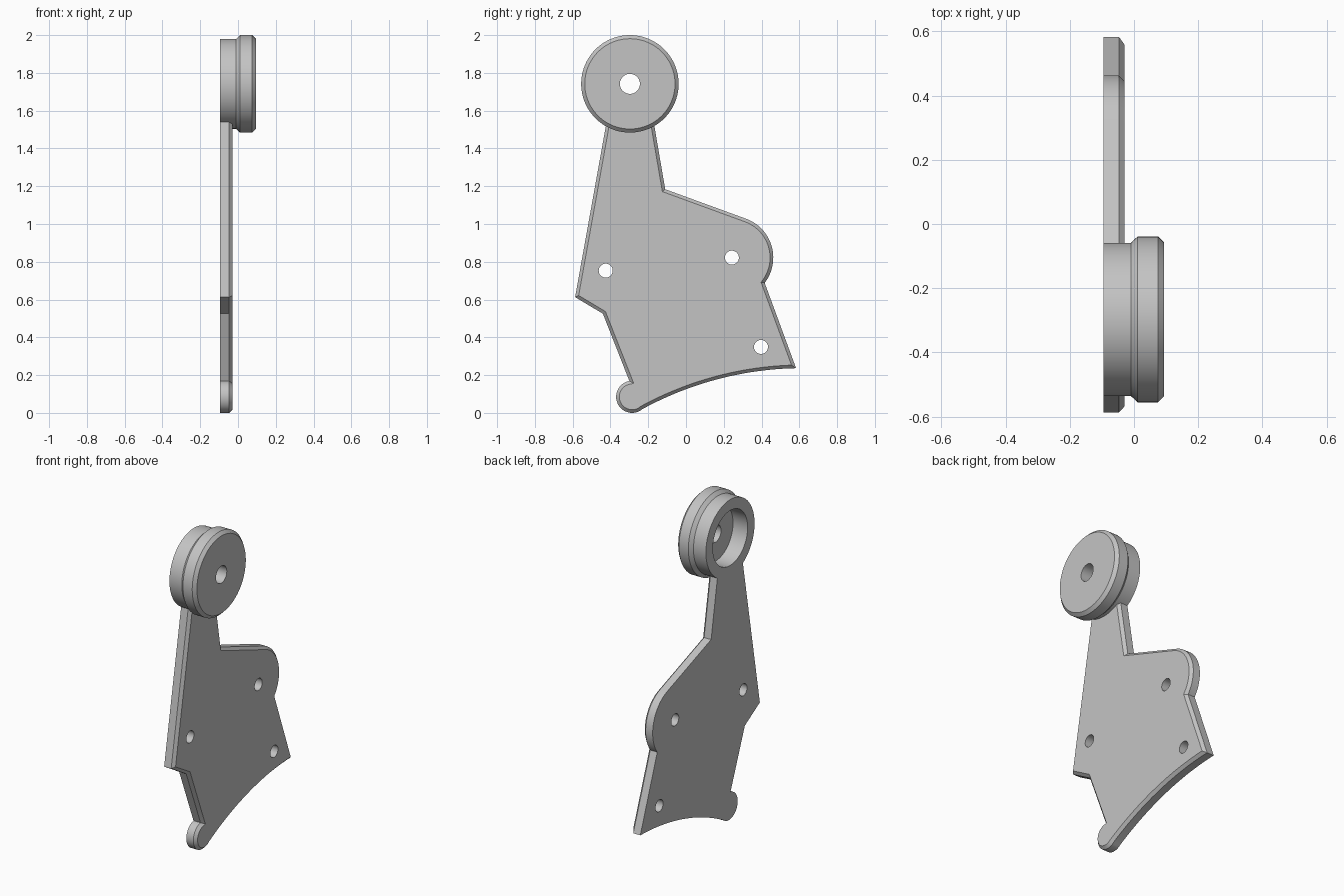
import bpy, bmesh, math
from mathutils import Vector

if "Cube" in bpy.data.objects:
    bpy.data.objects.remove(bpy.data.objects["Cube"])

grey = bpy.data.materials.new("light_grey")
grey.diffuse_color = (0.55, 0.55, 0.55, 1)
grey.use_nodes = True
grey.node_tree.nodes["Principled BSDF"].inputs["Base Color"].default_value = grey.diffuse_color


def make_object(name, bm):
    bmesh.ops.recalc_face_normals(bm, faces=bm.faces)
    mesh = bpy.data.meshes.new(name)
    bm.to_mesh(mesh)
    bm.free()
    mesh.materials.append(grey)
    obj = bpy.data.objects.new(name, mesh)
    bpy.context.collection.objects.link(obj)
    return obj


def smooth(obj):
    bpy.ops.object.select_all(action='DESELECT')
    obj.select_set(True)
    bpy.context.view_layer.objects.active = obj
    bpy.ops.object.shade_smooth_by_angle(angle=math.radians(30))


def arc(cy, cz, r, start, end, n):
    angles = [math.radians(start + (end - start) * i / n) for i in range(n + 1)]
    return [Vector((cy + r * math.cos(a), cz + r * math.sin(a))) for a in angles]


def inset(points, d):
    """Move a counter-clockwise outline inwards with mitred corners."""
    result = []
    for i, p in enumerate(points):
        a = (p - points[i - 1]).normalized()
        b = (points[(i + 1) % len(points)] - p).normalized()
        na, nb = Vector((-a.y, a.x)), Vector((-b.y, b.x))
        result.append(p + (na + nb) * d / (1 + na.dot(nb)))
    return result


def stack(name, sections):
    """Skin equal-length (x, outline) sections and cap both ends."""
    bm = bmesh.new()
    rings = [[bm.verts.new((x, p.x, p.y)) for p in pts] for x, pts in sections]
    n = len(rings[0])
    for lo, hi in zip(rings, rings[1:]):
        for i in range(n):
            j = (i + 1) % n
            bm.faces.new((lo[i], lo[j], hi[j], hi[i]))
    bm.faces.new(rings[0])
    bm.faces.new(rings[-1])
    return make_object(name, bm)


def lathe(name, profile, cy, cz, n=96):
    """Spin a closed (x, radius) profile around the x axis."""
    bm = bmesh.new()
    rings = []
    for k in range(n):
        a = 2 * math.pi * k / n
        rings.append([bm.verts.new((x, cy + r * math.cos(a), cz + r * math.sin(a)))
                      for x, r in profile])
    for k in range(n):
        r0, r1 = rings[k], rings[(k + 1) % n]
        for i in range(len(profile)):
            j = (i + 1) % len(profile)
            bm.faces.new((r0[i], r0[j], r1[j], r1[i]))
    return make_object(name, bm)


HUB = (-0.297, 1.742)
BACK = -0.095

# Plate outline: foot lobe, curved bottom, shoulder, neck, rear corner
outline = arc(-0.285, 0.085, 0.085, 100, 299, 28)
outline += arc(0.62, -1.54, 1.777, 118.6, 91.2, 24)
outline += arc(0.243, 0.822, 0.219, -37.6, 70.3, 28)
outline.append(Vector((-0.11, 1.184)))
outline += arc(*HUB, 0.218, -55.9, -123.4, 16)
outline += [Vector((-0.587, 0.613)), Vector((-0.44, 0.525))]

# Plate with a chamfer along its outer face
plate = stack("bracket_plate", [(BACK, outline), (-0.047, outline),
                                (-0.03, inset(outline, 0.017))])

# Three bolt holes
for y, z in [(-0.425, 0.753), (0.243, 0.822), (0.397, 0.349)]:
    circle = arc(y, z, 0.037, 0, 352.5, 47)
    cutter = stack("bolt_hole_cutter", [(-0.2, circle), (0.1, circle)])
    mod = plate.modifiers.new("bolt_hole", 'BOOLEAN')
    mod.operation = 'DIFFERENCE'
    mod.solver = 'EXACT'
    mod.object = cutter
    bpy.context.view_layer.objects.active = plate
    bpy.ops.object.modifier_apply(modifier=mod.name)
    bpy.data.objects.remove(cutter)
smooth(plate)

# Round hub: hollow back, flanged front, central bore
hub = lathe("flanged_hub", [(BACK, 0.17), (BACK, 0.238), (-0.01, 0.238), (0.011, 0.258),
                            (0.075, 0.258), (0.094, 0.239), (0.094, 0.053),
                            (0.005, 0.053), (0.005, 0.17)], *HUB)
smooth(hub)
